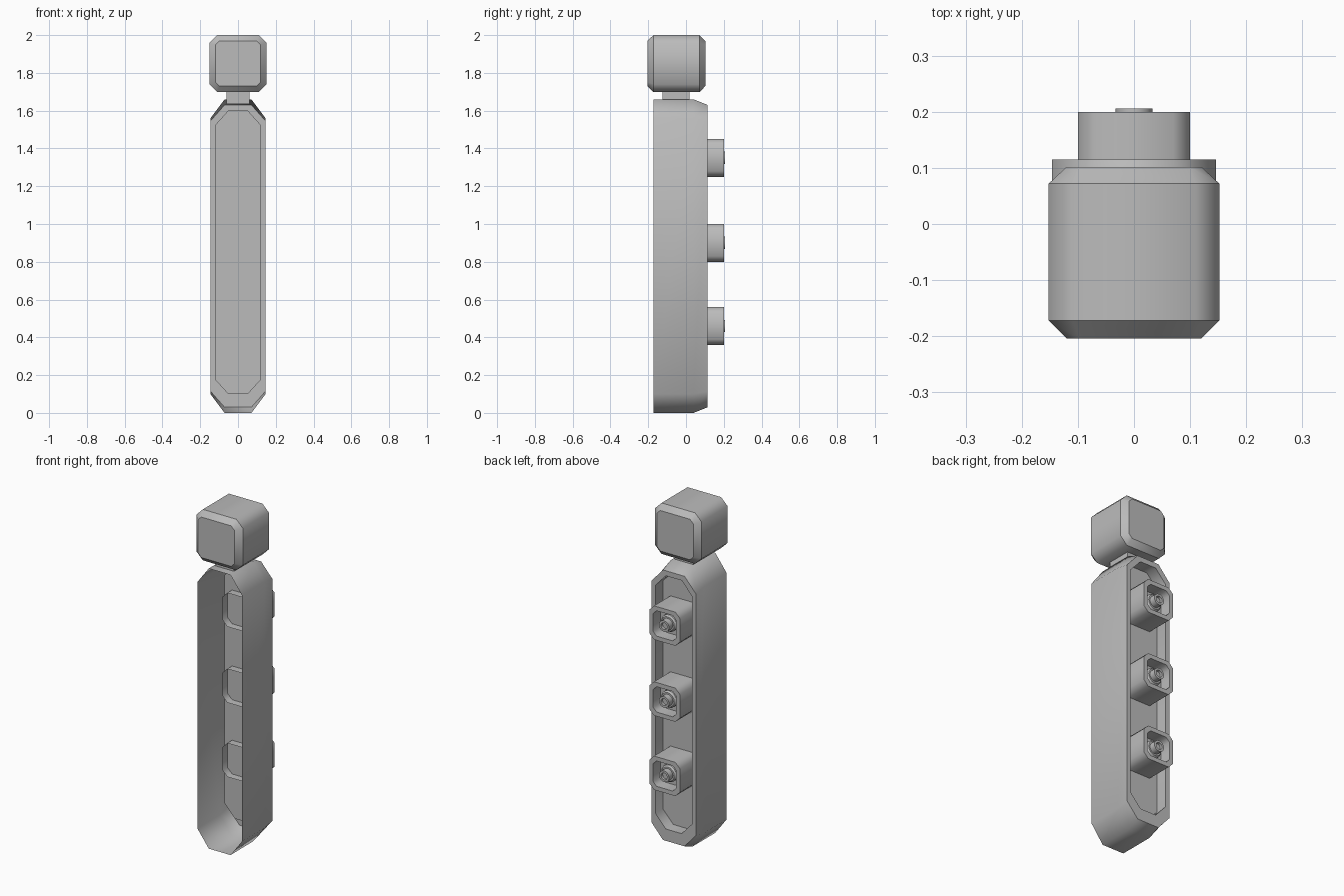
import bpy
import bmesh
import math

if "Cube" in bpy.data.objects:
    bpy.data.objects.remove(bpy.data.objects["Cube"])

grey = bpy.data.materials.new("plain_grey")
grey.use_nodes = True
colour = (0.5, 0.5, 0.5, 1)
grey.diffuse_color = colour
grey.node_tree.nodes["Principled BSDF"].inputs["Base Color"].default_value = colour


def octagon(y, half, low, high, cut_x, cut_z):
    """Chamfered rectangle, counter-clockwise seen from the front."""
    right = [(half - cut_x, low), (half, low + cut_z),
             (half, high - cut_z), (half - cut_x, high)]
    left = [(-x, z) for x, z in reversed(right)]
    return [(x, y, z) for x, z in right + left]


def circle(y, radius, centre_z, sides=16):
    angles = [math.tau * i / sides for i in range(sides)]
    return [(radius * math.cos(a), y, centre_z + radius * math.sin(a)) for a in angles]


def loft(name, rings, cap_front=False, cap_back=True, soft_rings=()):
    """Skin rings from front to back; ring edges stay sharp unless listed."""
    bm = bmesh.new()
    loops = [[bm.verts.new(p) for p in ring] for ring in rings]
    for a, b in zip(loops, loops[1:]):
        for i in range(len(a)):
            j = (i + 1) % len(a)
            bm.faces.new((a[i], b[i], b[j], a[j])).smooth = True
    if cap_front:
        bm.faces.new(loops[0])
    if cap_back:
        bm.faces.new(reversed(loops[-1]))
    for k, ring in enumerate(loops):
        if k not in soft_rings:
            for i, v in enumerate(ring):
                edge = bm.edges.get((v, ring[i - 1]))
                edge.smooth = False
    mesh = bpy.data.meshes.new(name)
    bm.to_mesh(mesh)
    bm.free()
    mesh.materials.append(grey)
    obj = bpy.data.objects.new(name, mesh)
    bpy.context.collection.objects.link(obj)
    return obj


# Thin open-fronted shell with a recessed back panel
loft("shell", [
    octagon(-0.172, 0.146, 0, 1.66, 0.075, 0.1),
    octagon(0.04, 0.146, 0, 1.66, 0.075, 0.1),
    octagon(0.115, 0.146, 0.03, 1.63, 0.075, 0.085),
    octagon(0.115, 0.12, 0.1, 1.6, 0.068, 0.075),
    octagon(0.045, 0.12, 0.1, 1.6, 0.068, 0.075),
], soft_rings=(1,))

# Head block, bevelled at the front and back
loft("head", [
    octagon(-0.204, 0.12, 1.73, 1.97, 0.022, 0.022),
    octagon(-0.172, 0.152, 1.698, 2, 0.042, 0.042),
    octagon(0.072, 0.152, 1.698, 2, 0.042, 0.042),
    octagon(0.102, 0.12, 1.73, 1.97, 0.022, 0.022),
], cap_front=True)

# Neck joining head and shell
bpy.ops.mesh.primitive_cube_add(size=1, location=(0, -0.052, 1.67))
neck = bpy.context.object
neck.name = "neck"
neck.scale = (0.122, 0.143, 0.07)
neck.data.materials.append(grey)

# Three rear sockets, each with a round knob inside
for label, z in (("lower", 0.46), ("middle", 0.9), ("upper", 1.35)):
    def outer(y):
        return octagon(y, 0.1, z - 0.1, z + 0.1, 0.03, 0.03)

    def inner(y):
        return octagon(y, 0.075, z - 0.075, z + 0.075, 0.022, 0.022)

    loft(label + "_socket", [outer(0), outer(0.2), inner(0.2), inner(0.13)])
    profile = [(0.13, 0.05), (0.16, 0.05), (0.17, 0.042), (0.17, 0.033),
               (0.206, 0.033), (0.206, 0.02), (0.19, 0.02)]
    loft(label + "_knob", [circle(y, r, z) for y, r in profile])
